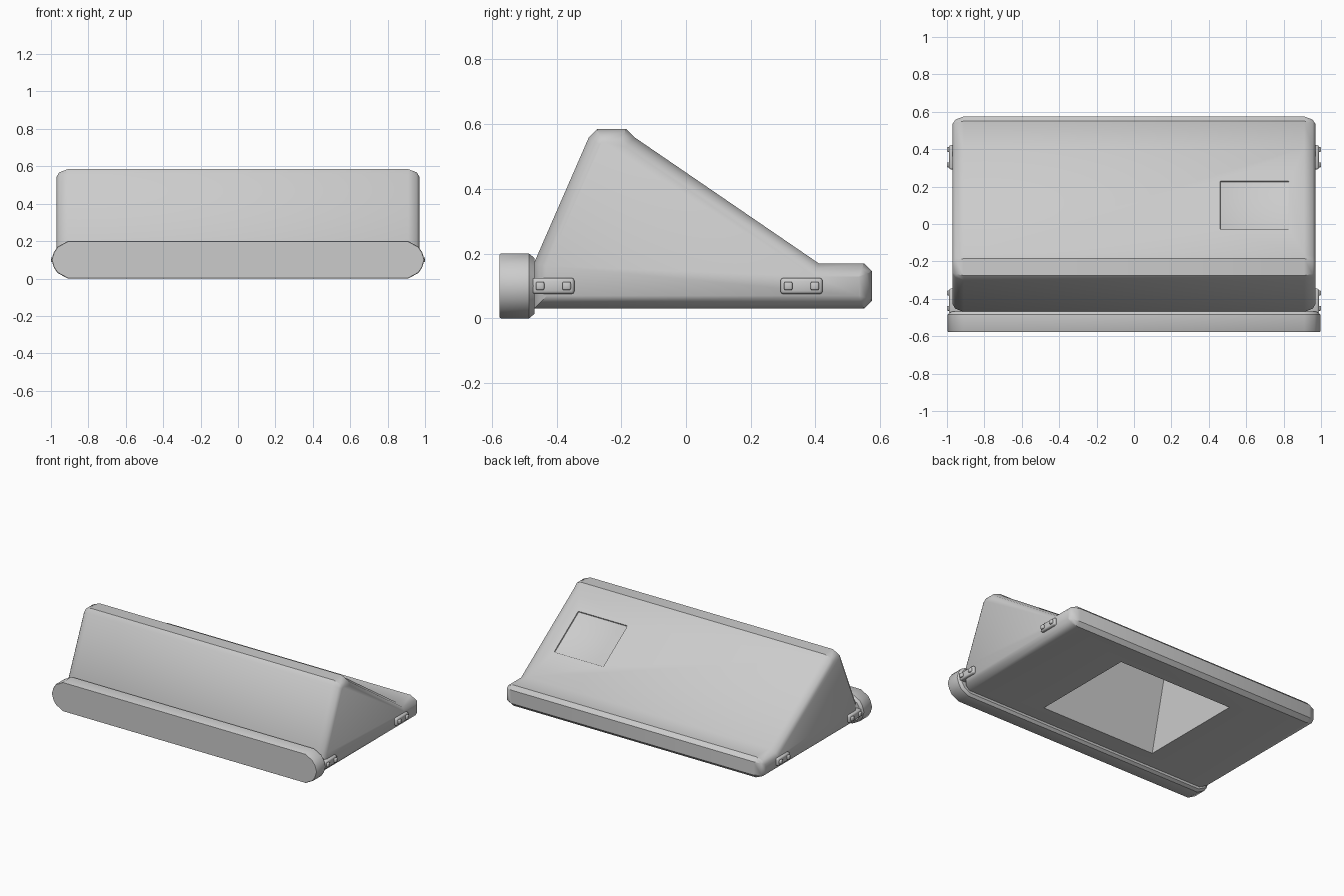
import bpy, bmesh, math
from mathutils import Vector

cube = bpy.data.objects.get("Cube")
if cube:
    bpy.data.objects.remove(cube, do_unlink=True)

grey = bpy.data.materials.new("light_grey")
grey.use_nodes = True
grey.diffuse_color = (0.6, 0.6, 0.6, 1)
grey.node_tree.nodes["Principled BSDF"].inputs["Base Color"].default_value = (0.6, 0.6, 0.6, 1)


def make_object(name, bm):
    bmesh.ops.recalc_face_normals(bm, faces=bm.faces)
    mesh = bpy.data.meshes.new(name)
    bm.to_mesh(mesh)
    bm.free()
    mesh.materials.append(grey)
    obj = bpy.data.objects.new(name, mesh)
    bpy.context.collection.objects.link(obj)
    return obj


def select(obj):
    bpy.ops.object.select_all(action='DESELECT')
    obj.select_set(True)
    bpy.context.view_layer.objects.active = obj


def smooth(obj, degrees):
    select(obj)
    bpy.ops.object.shade_smooth_by_angle(angle=math.radians(degrees))


def inset(points, amount):
    """Mitred inward offset of a counter-clockwise outline."""
    pts = [Vector(p) for p in points]
    result = []
    for i, p in enumerate(pts):
        a = (p - pts[i - 1]).normalized()
        b = (pts[(i + 1) % len(pts)] - p).normalized()
        na, nb = Vector((-a.y, a.x)), Vector((-b.y, b.x))
        result.append(p + (na + nb) * amount / (1 + na.dot(nb)))
    return result


def loft(name, outline, sections, place):
    """Skin inset copies of an outline; each section is (depth, inset)."""
    bm = bmesh.new()
    rings = [[bm.verts.new(place(p, d)) for p in inset(outline, s)] for d, s in sections]
    n = len(outline)
    for r, q in zip(rings, rings[1:]):
        for i in range(n):
            j = (i + 1) % n
            bm.faces.new((r[i], r[j], q[j], q[i]))
    bm.faces.new(rings[0])
    bm.faces.new(rings[-1])
    return make_object(name, bm)


def box(name, centre, size, bevel):
    bm = bmesh.new()
    bmesh.ops.create_cube(bm, size=1)
    bmesh.ops.scale(bm, vec=size, verts=bm.verts)
    bmesh.ops.bevel(bm, geom=bm.edges[:], offset=bevel, segments=2, profile=0.5, affect='EDGES')
    obj = make_object(name, bm)
    obj.location = centre
    return obj


def cut(target, cutter):
    cutter.hide_render = True
    mod = target.modifiers.new("cut", 'BOOLEAN')
    mod.operation = 'DIFFERENCE'
    mod.solver = 'EXACT'
    mod.object = cutter
    select(target)
    bpy.ops.object.modifier_apply(modifier=mod.name)
    bpy.data.objects.remove(cutter, do_unlink=True)


def along_x(p, d):
    return (d, p[0], p[1])


# Wedge body with softened ends
side = [(-0.47, 0.03), (0.55, 0.03), (0.575, 0.055), (0.575, 0.145), (0.55, 0.17),
        (0.41, 0.17), (-0.16, 0.56), (-0.185, 0.585), (-0.275, 0.585), (-0.3, 0.56), (-0.47, 0.17)]
rounding = [(0.97, 0.04), (0.955, 0.017), (0.91, 0)]
body = loft("wedge_body", side,
            [(-x, s) for x, s in rounding] + rounding[::-1], along_x)

# Hollow underneath
hollow = [(-0.34, -0.05), (0.39, -0.05), (0.39, 0.13), (-0.17, 0.5), (-0.23, 0.5), (-0.34, 0.03)]
cut(body, loft("hollow_cutter", hollow, [(-0.43, 0), (0.43, 0)], along_x))

# Shallow recessed panel on the rear slope
slope = math.atan2(0.39, 0.57)
recess = box("panel_cutter", (0.645, 0.1, 0.382), (0.37, 0.315, 0.016), 0.007)
recess.rotation_euler.x = -slope
bpy.context.view_layer.update()
cut(body, recess)
smooth(body, 38)

# Front plate with rounded ends
corner = [(0.91, 0.1), (0.965, 0.07), (0.985, 0.04)]
end = [(x, 0.1 - z) for x, z in corner] + [(0.997, 0.1)] + [(x, 0.1 + z) for x, z in corner[::-1]]
outline = end + [(-x, z) for x, z in end[::-1]]
plate = loft("front_plate", outline,
             [(-0.577, 0.003), (-0.572, 0), (-0.485, 0), (-0.468, 0.014)],
             lambda p, d: (p[0], d, p[1]))
smooth(plate, 38)

# Side lugs, each with two square studs
for side_name, sx in (("left", 1), ("right", -1)):
    for end_name, y in (("front", -0.41), ("rear", 0.357)):
        lug = box(f"{side_name}_{end_name}_lug", (sx * 0.955, y, 0.1), (0.066, 0.13, 0.05), 0.009)
        smooth(lug, 50)
        for k in (-1, 1):
            stud = box(f"{side_name}_{end_name}_stud", (sx * 0.985, y + k * 0.041, 0.1),
                       (0.03, 0.026, 0.026), 0.005)
            smooth(stud, 50)
